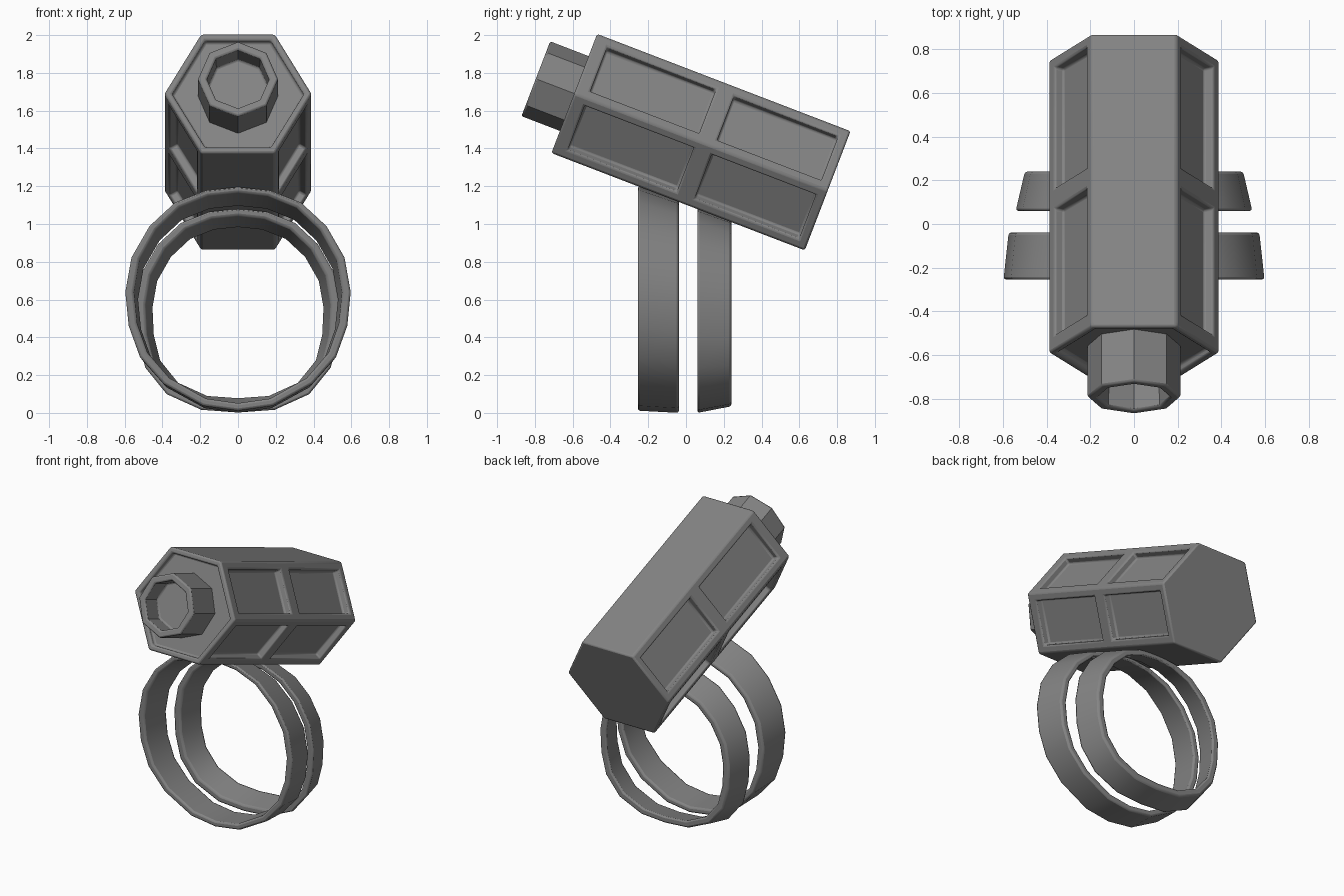
import bpy, bmesh, math

if "Cube" in bpy.data.objects:
    bpy.data.objects.remove(bpy.data.objects["Cube"])

TILT = math.radians(-21)
CENTRE = (0, 0.075, 1.435)

METAL = bpy.data.materials.new("dark_metal")
METAL.diffuse_color = (0.23, 0.23, 0.23, 1)
METAL.use_nodes = True
METAL.node_tree.nodes["Principled BSDF"].inputs["Base Color"].default_value = METAL.diffuse_color


def polygon(n, r, y):
    return [(r * math.cos(2 * math.pi * k / n), y, r * math.sin(2 * math.pi * k / n)) for k in range(n)]


def loft(rings, closed=False):
    """Skin a list of equal rings; cap the ends unless closed on itself."""
    bm = bmesh.new()
    vs = [[bm.verts.new(p) for p in ring] for ring in rings]
    n = len(vs[0])
    pairs = list(zip(vs, vs[1:])) + ([(vs[-1], vs[0])] if closed else [])
    for a, b in pairs:
        for k in range(n):
            bm.faces.new((a[k], a[(k + 1) % n], b[(k + 1) % n], b[k]))
    if not closed:
        bm.faces.new(vs[0])
        bm.faces.new(vs[-1])
    bmesh.ops.recalc_face_normals(bm, faces=bm.faces)
    return bm


def finish(bm, name, bevel, limit, tilted=False):
    bmesh.ops.recalc_face_normals(bm, faces=bm.faces)
    me = bpy.data.meshes.new(name)
    bm.to_mesh(me)
    bm.free()
    me.materials.append(METAL)
    ob = bpy.data.objects.new(name, me)
    bpy.context.collection.objects.link(ob)
    if tilted:
        ob.location = CENTRE
        ob.rotation_euler.x = TILT
    mod = ob.modifiers.new("soft_edges", 'BEVEL')
    mod.width, mod.segments, mod.angle_limit = bevel, 2, math.radians(limit)
    bpy.ops.object.select_all(action='DESELECT')
    ob.select_set(True)
    bpy.context.view_layer.objects.active = ob
    bpy.ops.object.shade_smooth_by_angle(angle=math.radians(30))
    return ob


def recess(bm, faces, margin, depth):
    bmesh.ops.inset_individual(bm, faces=faces, thickness=margin, use_even_offset=True)
    bmesh.ops.inset_individual(bm, faces=faces, thickness=0, depth=-depth)


# Hexagonal body with two sunken panels on each slanted side and a sunken front
bm = loft([polygon(6, 0.39, y) for y in (-0.714, -0.69, 0.03, 0.723)])
bm.normal_update()
sides = [f for f in bm.faces if abs(f.normal.x) > 0.5 and f.calc_area() > 0.1]
front = [f for f in bm.faces if f.normal.y < -0.5]
recess(bm, sides, 0.051, 0.05)
recess(bm, front, 0.036, 0.036)
finish(bm, "hex_body", 0.011, 30, True)

# Octagonal hollow nozzle
nozzle = [(0.212, -0.65), (0.212, -0.932), (0.165, -0.932), (0.162, -0.79)]
finish(loft([polygon(8, r, y) for r, y in nozzle]), "nozzle", 0.01, 50, True)

# Two tapered finger bands, each with a rounded outline (half width, height)
UPPER = [(1, .53), (.945, .685), (.785, .825), (.56, .93), (.285, .985), (0, 1)]
FRONT_HALF = [(0, 0), (.31, .022), (.66, .12), (.87, .24), (.97, .38)] + UPPER
REAR_HALF = [(0, 0), (.36, .013), (.70, .09), (.91, .22), (.985, .37)] + UPPER


def band_ring(half, y, w, lo, hi, inset=(0, 0, 0)):
    w, lo, hi = w - inset[0], lo + inset[1], hi - inset[2]
    outline = half + [(-x, z) for x, z in half[-2:0:-1]]
    return [(x * w, y, lo + z * (hi - lo)) for x, z in outline]


# Edge entries: y, half width, bottom, top; then wall at side, bottom, top
bands = {
    "front_band": (FRONT_HALF, (-0.255, 0.598, 0.012, 1.2), (-0.038, 0.574, 0.0, 1.125), (.046, .04, .032)),
    "rear_band": (REAR_HALF, (0.06, 0.542, 0.0, 1.085), (0.24, 0.50, 0.035, 1.02), (.05, .045, .04)),
}
for name, (half, a, b, t) in bands.items():
    rings = [band_ring(half, *a), band_ring(half, *b), band_ring(half, *b, t), band_ring(half, *a, t)]
    finish(loft(rings, True), name, 0.012, 50)
